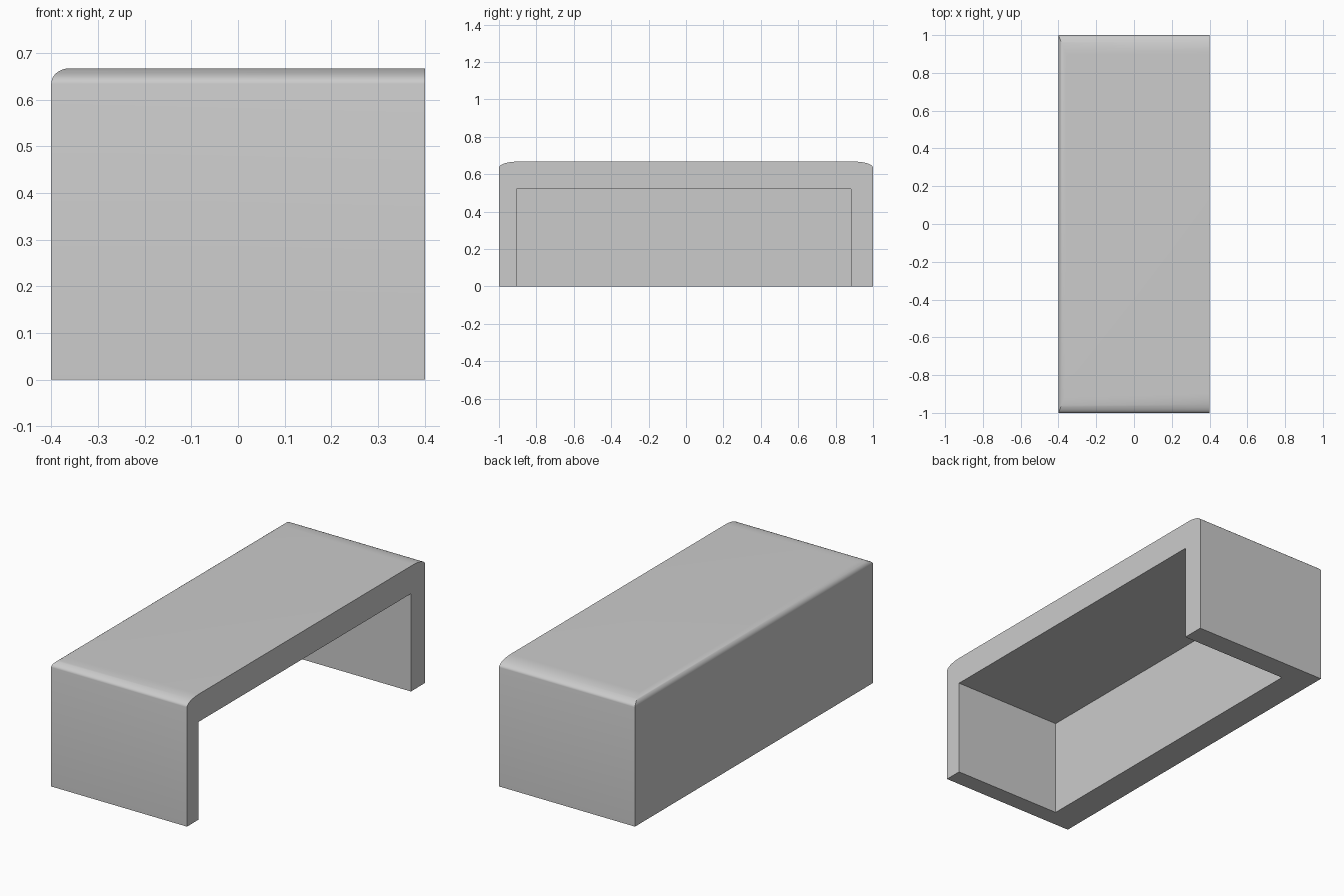
import bpy, bmesh
from math import radians
from mathutils import Matrix

if "Cube" in bpy.data.objects:
    bpy.data.objects.remove(bpy.data.objects["Cube"])

HX, HY, HZ = 0.4, 1.0, 0.3335


def make_object(name, bm):
    bmesh.ops.recalc_face_normals(bm, faces=bm.faces)
    mesh = bpy.data.meshes.new(name)
    bm.to_mesh(mesh)
    bm.free()
    obj = bpy.data.objects.new(name, mesh)
    bpy.context.collection.objects.link(obj)
    return obj


# Desk body: block rounded along the back and end edges of the top
bm = bmesh.new()
bmesh.ops.create_cube(bm, size=2)
top_edges = [e for e in bm.edges
             if all(v.co.z > 0 for v in e.verts) and not all(v.co.x > 0 for v in e.verts)]
bmesh.ops.bevel(bm, geom=top_edges, offset=0.1, offset_type='OFFSET',
                segments=10, profile=0.5, affect='EDGES')
# The rounding is stretched with the block into its final proportions
bmesh.ops.scale(bm, vec=(HX, HY, HZ), verts=bm.verts)
bmesh.ops.translate(bm, vec=(0, 0, HZ), verts=bm.verts)
desk = make_object("desk_body", bm)

# Knee space: open at the bottom and on the right side
lo, hi = (-0.24, -0.905, -0.2), (0.6, 0.882, 0.52)
bm = bmesh.new()
size = [b - a for a, b in zip(lo, hi)]
mid = [(a + b) / 2 for a, b in zip(lo, hi)]
bmesh.ops.create_cube(bm, size=1, matrix=Matrix.Translation(mid) @ Matrix.Diagonal((*size, 1)))
cutter = make_object("knee_space_cutter", bm)
cutter.hide_render = True

cut = desk.modifiers.new("knee_space", 'BOOLEAN')
cut.operation = 'DIFFERENCE'
cut.solver = 'EXACT'
cut.object = cutter

# Apply the cut, then smooth the rounded edges only
bpy.context.view_layer.objects.active = desk
desk.select_set(True)
bpy.ops.object.modifier_apply(modifier=cut.name)
bpy.data.objects.remove(cutter, do_unlink=True)
bpy.ops.object.shade_smooth_by_angle(angle=radians(30))
